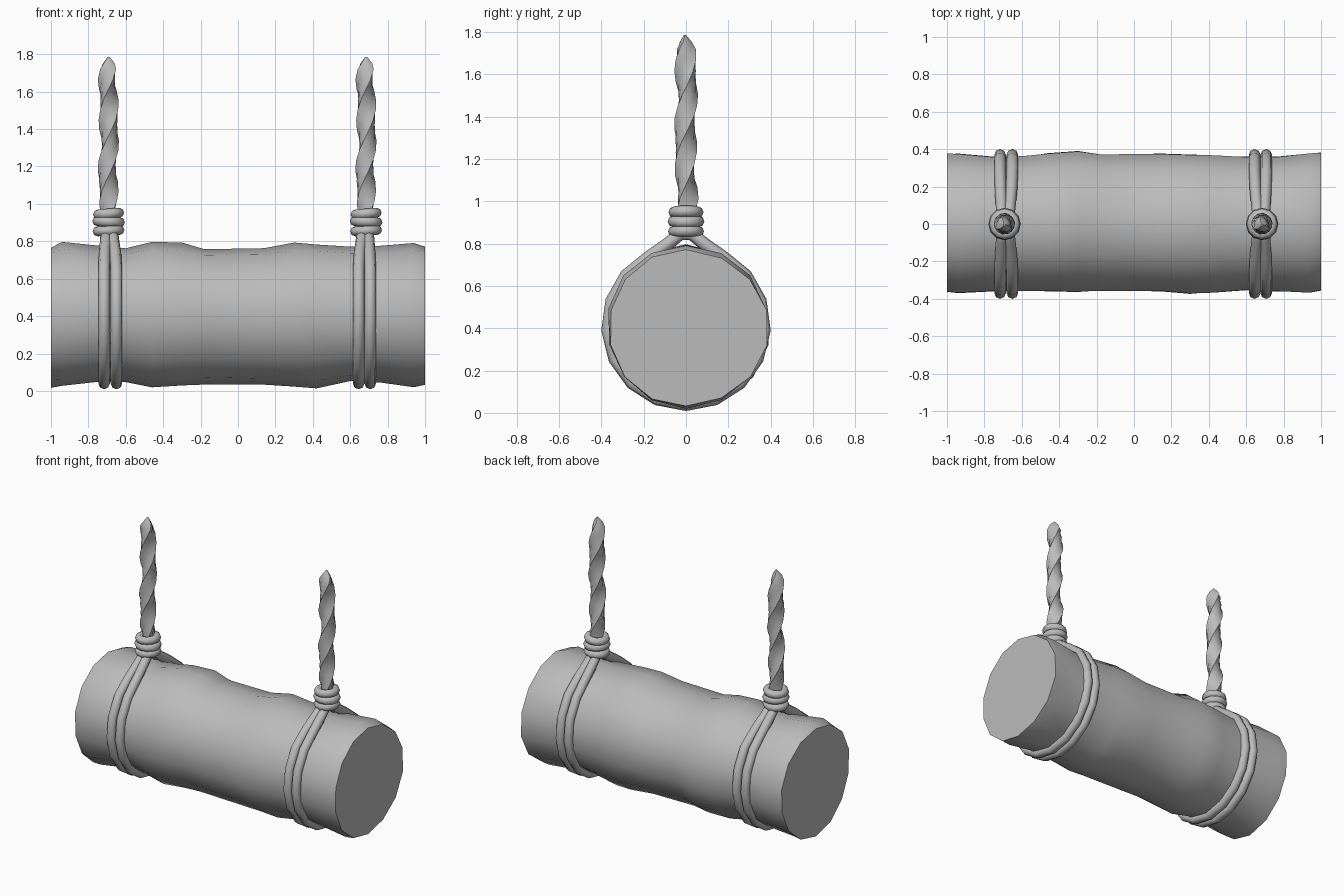
import bpy, bmesh, math
from mathutils import Vector

if "Cube" in bpy.data.objects:
    bpy.data.objects.remove(bpy.data.objects["Cube"])

grey = bpy.data.materials.new("weathered_grey")
grey.diffuse_color = (0.5, 0.5, 0.5, 1)
grey.use_nodes = True
grey.node_tree.nodes["Principled BSDF"].inputs["Base Color"].default_value = grey.diffuse_color


def loft(name, rings, closed=False, angle=40):
    """Skin a list of point rings, capping both ends unless closed."""
    bm = bmesh.new()
    vs = [[bm.verts.new(p) for p in r] for r in rings]
    n = len(vs[0])
    for i in range(len(vs) if closed else len(vs) - 1):
        a, b = vs[i], vs[(i + 1) % len(vs)]
        for j in range(n):
            k = (j + 1) % n
            bm.faces.new((a[j], a[k], b[k], b[j]))
    if not closed:
        bm.faces.new(vs[0])
        bm.faces.new(vs[-1])
    bmesh.ops.recalc_face_normals(bm, faces=bm.faces)
    me = bpy.data.meshes.new(name)
    bm.to_mesh(me)
    bm.free()
    me.materials.append(grey)
    ob = bpy.data.objects.new(name, me)
    bpy.context.collection.objects.link(ob)
    bpy.ops.object.select_all(action='DESELECT')
    ob.select_set(True)
    bpy.context.view_layer.objects.active = ob
    bpy.ops.object.shade_smooth_by_angle(angle=math.radians(angle))
    return ob


def tube(name, path, radius, axis, sides=8):
    """Closed tube along a planar path; axis is the plane normal."""
    rings = []
    for i, p in enumerate(path):
        t = (path[(i + 1) % len(path)] - path[i - 1]).normalized()
        side = t.cross(axis).normalized()
        rings.append([p + radius * (math.cos(a) * axis + math.sin(a) * side)
                      for a in (math.tau * j / sides for j in range(sides))])
    return loft(name, rings, closed=True, angle=60)


# Log: x, top z, bottom z, back y, front y of each uneven ring
LOG = [(-1.00, .765, .025, .380, -.365), (-.94, .790, .030, .378, -.376),
       (-.76, .772, .050, .367, -.362), (-.60, .762, .055, .365, -.360),
       (-.46, .790, .022, .380, -.366), (-.30, .787, .032, .397, -.365),
       (-.18, .757, .042, .375, -.360), (.14, .757, .036, .378, -.366),
       (.30, .787, .026, .378, -.375), (.42, .782, .022, .370, -.370),
       (.60, .765, .055, .362, -.360), (.76, .770, .048, .366, -.362),
       (.94, .790, .028, .380, -.370), (1.00, .765, .035, .385, -.362)]
SIDES = 14
rings = []
for i, (x, top, bottom, back, front) in enumerate(LOG):
    ring = []
    for j in range(SIDES):
        a = math.tau * (j + .5) / SIDES
        c, s = math.cos(a), math.sin(a)
        k = 1.012 + .01 * math.sin(2.1 * i + 3 * a)
        y = c * k * (back if c > 0 else -front)
        z = .405 + s * k * (top - .405 if s > 0 else .405 - bottom)
        ring.append((x, y, z))
    rings.append(ring)
loft("log", rings)

# Rope loop outline in the y-z plane: a circle whose top is drawn up to the knot
outline = []
for j in range(15):
    a = math.radians(62 - 304 * j / 14)
    outline.append((.37 * math.cos(a), .41 + .37 * math.sin(a)))
outline += [(-.09, .795), (-.028, .845), (.028, .845), (.09, .795)]

for tag, cx, loops in (("left", -.692, (-.716, -.650)),
                       ("right", .685, (.645, .707))):
    # Paired loops around the log, pinched towards the knot
    for n, lx in enumerate(loops):
        path = []
        for y, z in outline:
            pinch = .5 * max(0, min(1, (z - .70) / .14))
            path.append(Vector((lx + (cx - lx) * pinch, y, z)))
        tube(f"{tag}_loop_{n + 1}", path, .031, Vector((1, 0, 0)))

    # Stacked windings of the knot
    for n, (z, r, tilt) in enumerate(((.857, .058, .06), (.905, .060, -.05),
                                      (.948, .056, .08))):
        path = [Vector((cx + r * math.cos(a), r * math.sin(a), z + tilt * r * math.cos(a)))
                for a in (math.tau * j / 12 for j in range(12))]
        tube(f"{tag}_knot_{n + 1}", path, .027, Vector((0, 0, 1)))

    # Twisted hanging rope with a pointed tip
    rings = []
    levels = [.85 + .0544 * i for i in range(17)] + [1.752, 1.785]
    for i, z in enumerate(levels):
        size = {17: .62, 18: .12}.get(i, 1 if z > 1 else .9)
        size *= .9 if i == 16 else 1
        twist = 9 * (z - .85)
        ox, oy = .005 * math.cos(twist * 1.3), .005 * math.sin(twist * 1.3)
        ring = []
        for j in range(9):
            a = math.tau * j / 9
            r = size * (.047 + .008 * math.cos(3 * a) + .003 * math.sin(2 * a))
            ring.append((cx + ox + r * math.cos(a + twist),
                         oy + r * math.sin(a + twist), z))
        rings.append(ring)
    loft(f"{tag}_hanging_rope", rings, angle=35)
